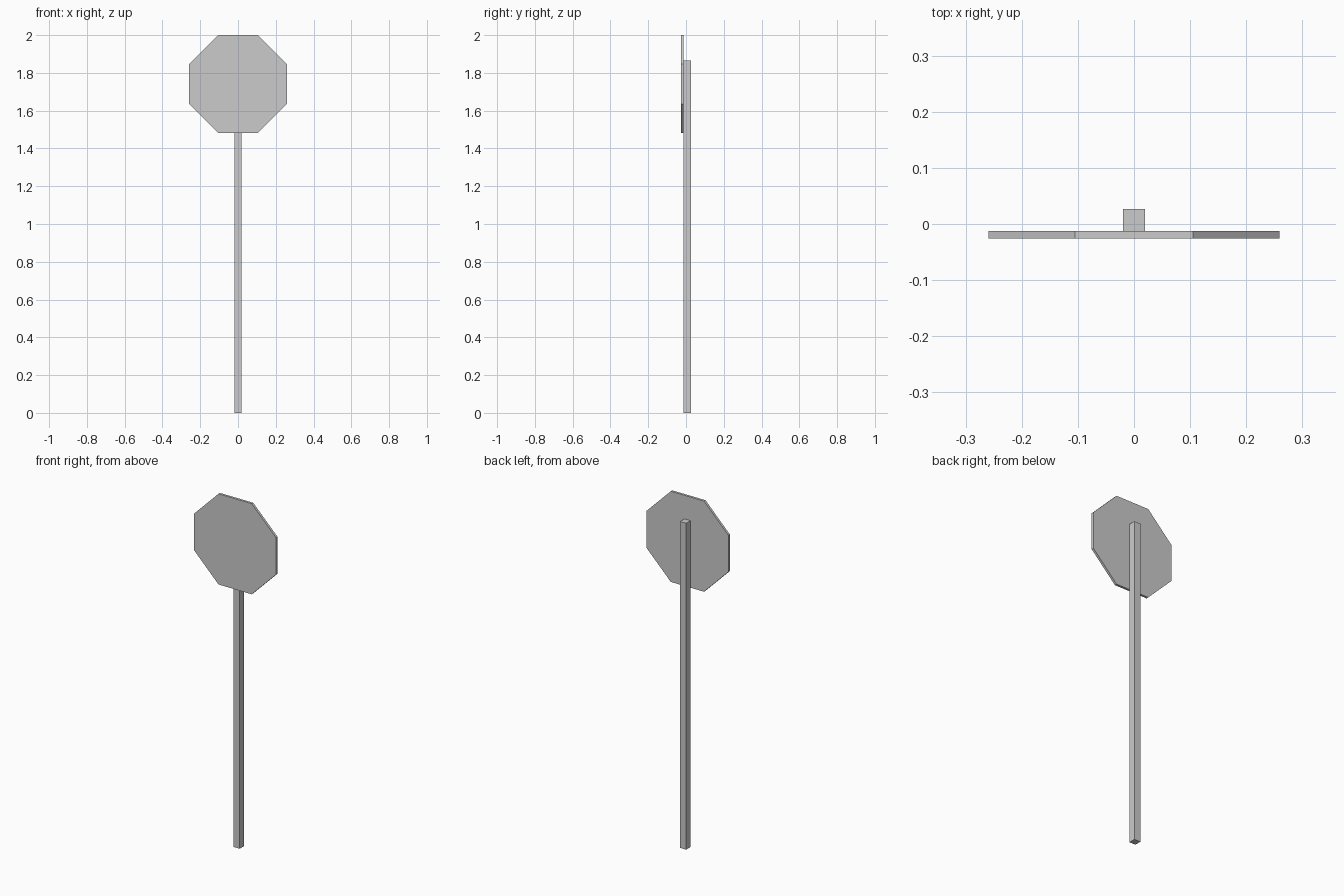
import bpy
import bmesh

if "Cube" in bpy.data.objects:
    bpy.data.objects.remove(bpy.data.objects["Cube"])


def extrude_profile(name, profile, direction):
    """Make a closed solid from a flat outline pushed along a direction."""
    bm = bmesh.new()
    face = bm.faces.new([bm.verts.new(p) for p in profile])
    new = bmesh.ops.extrude_face_region(bm, geom=[face], use_keep_orig=True)["geom"]
    verts = [g for g in new if isinstance(g, bmesh.types.BMVert)]
    bmesh.ops.translate(bm, verts=verts, vec=direction)
    bmesh.ops.recalc_face_normals(bm, faces=bm.faces)
    mesh = bpy.data.meshes.new(name)
    bm.to_mesh(mesh)
    bm.free()
    obj = bpy.data.objects.new(name, mesh)
    bpy.context.collection.objects.link(obj)
    return obj


FRONT, JOINT, BACK = -0.026, -0.0125, 0.0265

# Square post, standing behind the plate
w, post_top = 0.0195, 1.865
extrude_profile("post",
                [(-w, JOINT, 0), (w, JOINT, 0), (w, BACK, 0), (-w, BACK, 0)],
                (0, 0, post_top))

# Octagonal sign plate
r, c, mid = 0.259, 0.105, 1.741
octagon = [(c, r), (r, c), (r, -c), (c, -r), (-c, -r), (-r, -c), (-r, c), (-c, r)]
extrude_profile("sign_plate",
                [(x, FRONT, mid + z) for x, z in octagon],
                (0, JOINT - FRONT, 0))
